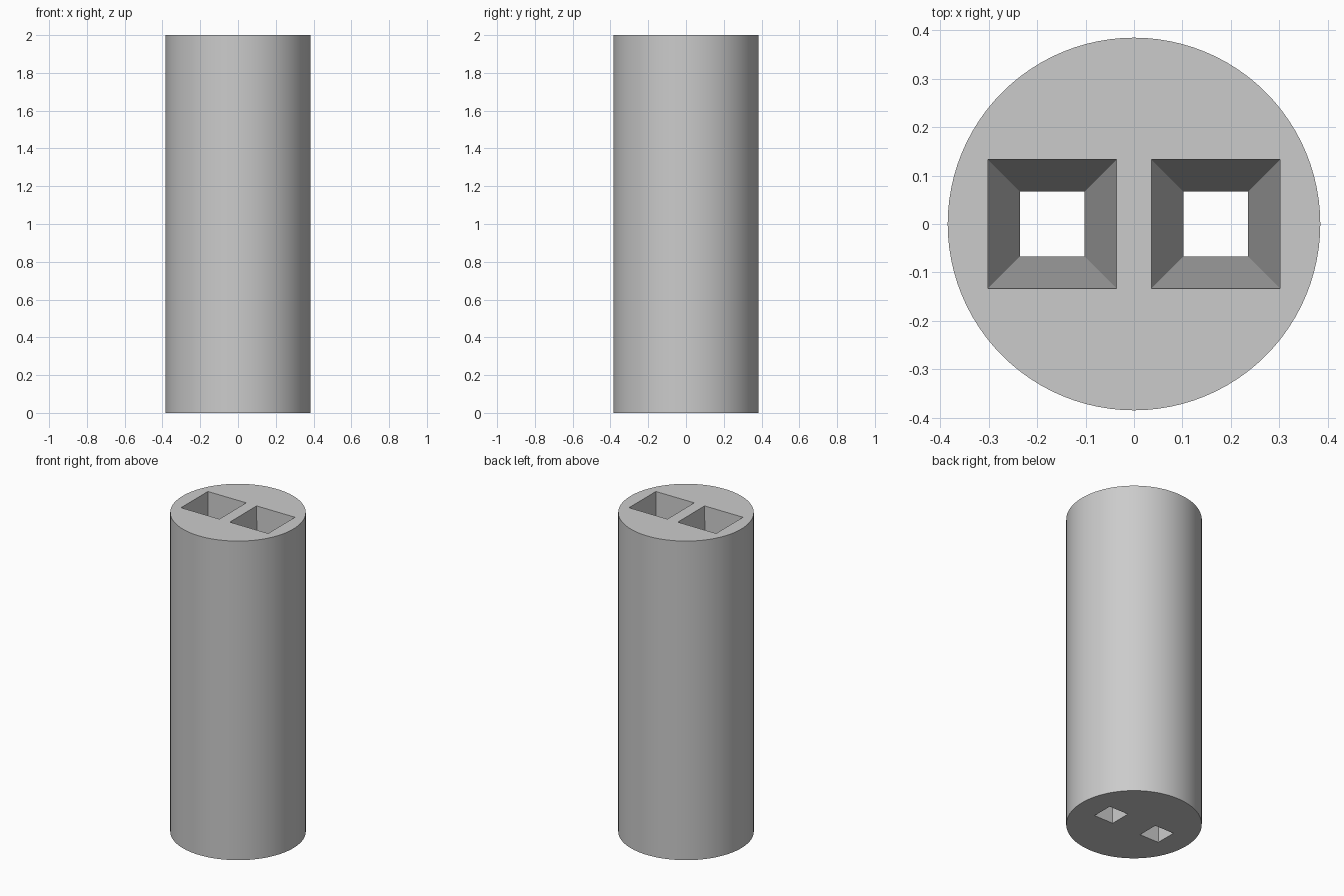
import bpy
import math

old = bpy.data.objects.get("Cube")
if old:
    bpy.data.objects.remove(old, do_unlink=True)

RADIUS, HEIGHT = 0.385, 2.0
HOLE_X = 0.169                      # hole centre offset
BOTTOM_HALF, TOP_HALF = 0.067, 0.133
OVERSHOOT = 0.1                     # cutters pass both ends

grey = bpy.data.materials.new("plain grey")
grey.use_nodes = True
colour = (0.6, 0.6, 0.6, 1)
grey.diffuse_color = colour
grey.node_tree.nodes["Principled BSDF"].inputs["Base Color"].default_value = colour

# Round body
bpy.ops.mesh.primitive_cylinder_add(vertices=96, radius=RADIUS, depth=HEIGHT,
                                    location=(0, 0, HEIGHT / 2))
body = bpy.context.object
body.name = "cylinder_body"
body.data.materials.append(grey)


# Square tapered cutter that narrows towards the bottom
def tapered_cutter(name, x):
    extra = (TOP_HALF - BOTTOM_HALF) / HEIGHT * OVERSHOOT
    bpy.ops.mesh.primitive_cone_add(
        vertices=4,
        radius1=(BOTTOM_HALF - extra) * math.sqrt(2),
        radius2=(TOP_HALF + extra) * math.sqrt(2),
        depth=HEIGHT + 2 * OVERSHOOT,
        location=(x, 0, HEIGHT / 2), rotation=(0, 0, math.pi / 4))
    cutter = bpy.context.object
    cutter.name = name
    cutter.data.materials.append(grey)
    cutter.hide_render = True
    return cutter


# Two holes right through the body
for name, side in (("left_hole_cutter", 1), ("right_hole_cutter", -1)):
    cutter = tapered_cutter(name, side * HOLE_X)
    cut = body.modifiers.new(name, "BOOLEAN")
    cut.operation = "DIFFERENCE"
    cut.solver = "EXACT"
    cut.object = cutter
    bpy.ops.object.select_all(action="DESELECT")
    body.select_set(True)
    bpy.context.view_layer.objects.active = body
    bpy.ops.object.modifier_apply(modifier=name)
    bpy.data.objects.remove(cutter, do_unlink=True)

# Smooth round side, crisp rims and hole corners
bpy.ops.object.shade_smooth_by_angle(angle=math.radians(30))
